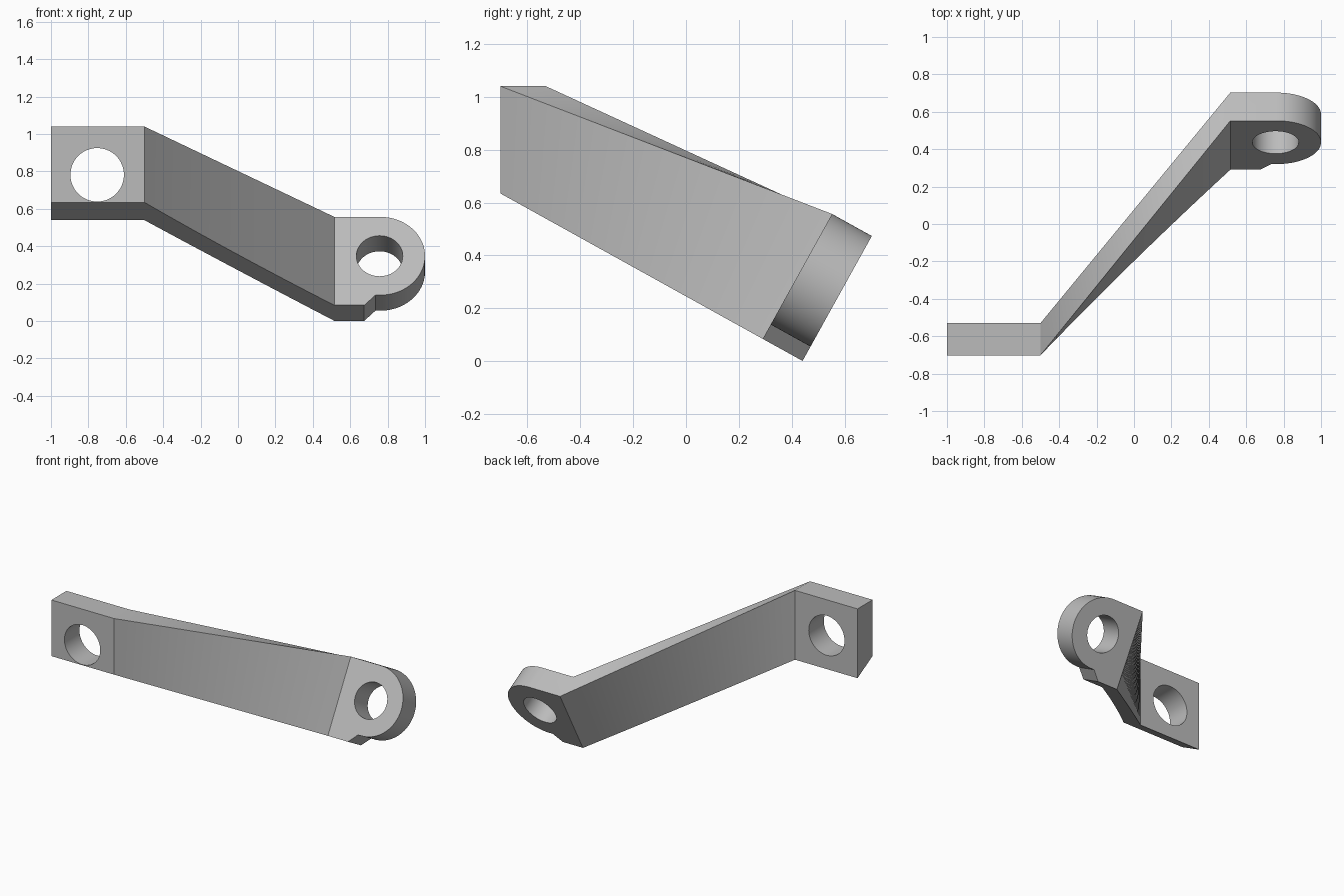
import bpy, bmesh, math
from mathutils import Vector

cube = bpy.data.objects.get("Cube")
if cube:
    bpy.data.objects.remove(cube)

grey = bpy.data.materials.new("metal grey")
grey.use_nodes = True
colour = (0.5, 0.5, 0.5, 1)
grey.diffuse_color = colour
grey.node_tree.nodes["Principled BSDF"].inputs["Base Color"].default_value = colour

# Main sizes
X_END, X_BEND, X_TAB = -1.0, -0.5, 0.515
THICK, HEIGHT, STEPS = 0.172, 0.54, 24
tilt = math.radians(29)
up = Vector((0, math.sin(tilt), math.cos(tilt)))        # up along the tilted tab
through = Vector((0, math.cos(tilt), -math.sin(tilt)))  # through the tilted tab

# Cross-sections (front top, back top, back bottom, front bottom)
tab_top = Vector((0, 0.552, 0.557))
tab_section = [tab_top, tab_top + through * THICK,
               tab_top + through * THICK - up * HEIGHT, tab_top - up * HEIGHT]
plate_top, depth = Vector((0, -0.702, 1.04)), Vector((0, THICK, 0))
drop = Vector((0, 0, -HEIGHT))
plate_section = [plate_top, plate_top + depth, plate_top + depth + drop, plate_top + drop]


def section(x, t):
    """Blend the end sections, then trim the underside to one sloping plane."""
    ft, bt, bb, fb = [a.lerp(b, t) for a, b in zip(plate_section, tab_section)]

    def trim(top, bottom):
        s = (top - tab_section[3]).dot(up) / (top - bottom).dot(up)
        return top.lerp(bottom, s)
    return [Vector((x, p.y, p.z)) for p in (ft, bt, trim(bt, bb), trim(ft, fb))]


bm = bmesh.new()

# Upright plate and twisted arm
rings = [section(X_END, 0)]
for i in range(STEPS + 1):
    t = i / STEPS
    rings.append(section(X_BEND + (X_TAB - X_BEND) * t, t))
rings = [[bm.verts.new(p) for p in ring] for ring in rings]
bm.faces.new(rings[0])
for a, b in zip(rings, rings[1:]):
    for i in range(4):
        j = (i + 1) % 4
        bm.faces.new((a[i], a[j], b[j], b[i]))

# Tilted tab with a round end and a small step underneath
RADIUS, tab_x = 0.239, 0.761
centre = tab_top - up * RADIUS + Vector((tab_x, 0, 0))
outline = [(X_TAB - tab_x, RADIUS)]
for i in range(41):
    a = math.pi * (0.5 - i / 40)
    outline.append((RADIUS * math.cos(a), RADIUS * math.sin(a)))
outline += [(-0.026, -RADIUS), (-0.086, RADIUS - HEIGHT), (X_TAB - tab_x, RADIUS - HEIGHT)]
front = [bm.verts.new(centre + Vector((x, 0, 0)) + up * v) for x, v in outline]
back = [bm.verts.new(p.co + through * THICK) for p in front]
bm.faces.new(front)
bm.faces.new(back[::-1])
for i in range(len(front) - 1):
    bm.faces.new((front[i], front[i + 1], back[i + 1], back[i]))

bmesh.ops.remove_doubles(bm, verts=bm.verts, dist=0.0005)
bmesh.ops.recalc_face_normals(bm, faces=bm.faces)
mesh = bpy.data.meshes.new("bracket")
bm.to_mesh(mesh)
bm.free()
mesh.materials.append(grey)
bracket = bpy.data.objects.new("bracket", mesh)
bpy.context.collection.objects.link(bracket)
bpy.context.view_layer.objects.active = bracket
bracket.select_set(True)


def drill(name, position, axis, radius):
    """Cut a round hole through the bracket."""
    bpy.ops.mesh.primitive_cylinder_add(vertices=64, radius=radius, depth=0.5, location=position)
    cutter = bpy.context.object
    cutter.name = name
    cutter.hide_render = True
    cutter.rotation_euler = axis.to_track_quat("Z", "Y").to_euler()
    cutter.data.materials.append(grey)
    bpy.context.view_layer.update()
    cut = bracket.modifiers.new(name, "BOOLEAN")
    cut.operation, cut.solver, cut.object = "DIFFERENCE", "EXACT", cutter
    bpy.ops.object.select_all(action="DESELECT")
    bracket.select_set(True)
    bpy.context.view_layer.objects.active = bracket
    bpy.ops.object.modifier_apply(modifier=cut.name)
    bpy.data.objects.remove(cutter)


# Bolt holes
drill("plate_hole", Vector((-0.753, -0.616, 0.782)), Vector((0, 1, 0)), 0.143)
drill("tab_hole", centre + through * THICK / 2 - Vector((0.004, 0, 0)), through, 0.124)

bpy.ops.object.shade_smooth_by_angle(angle=math.radians(20))
